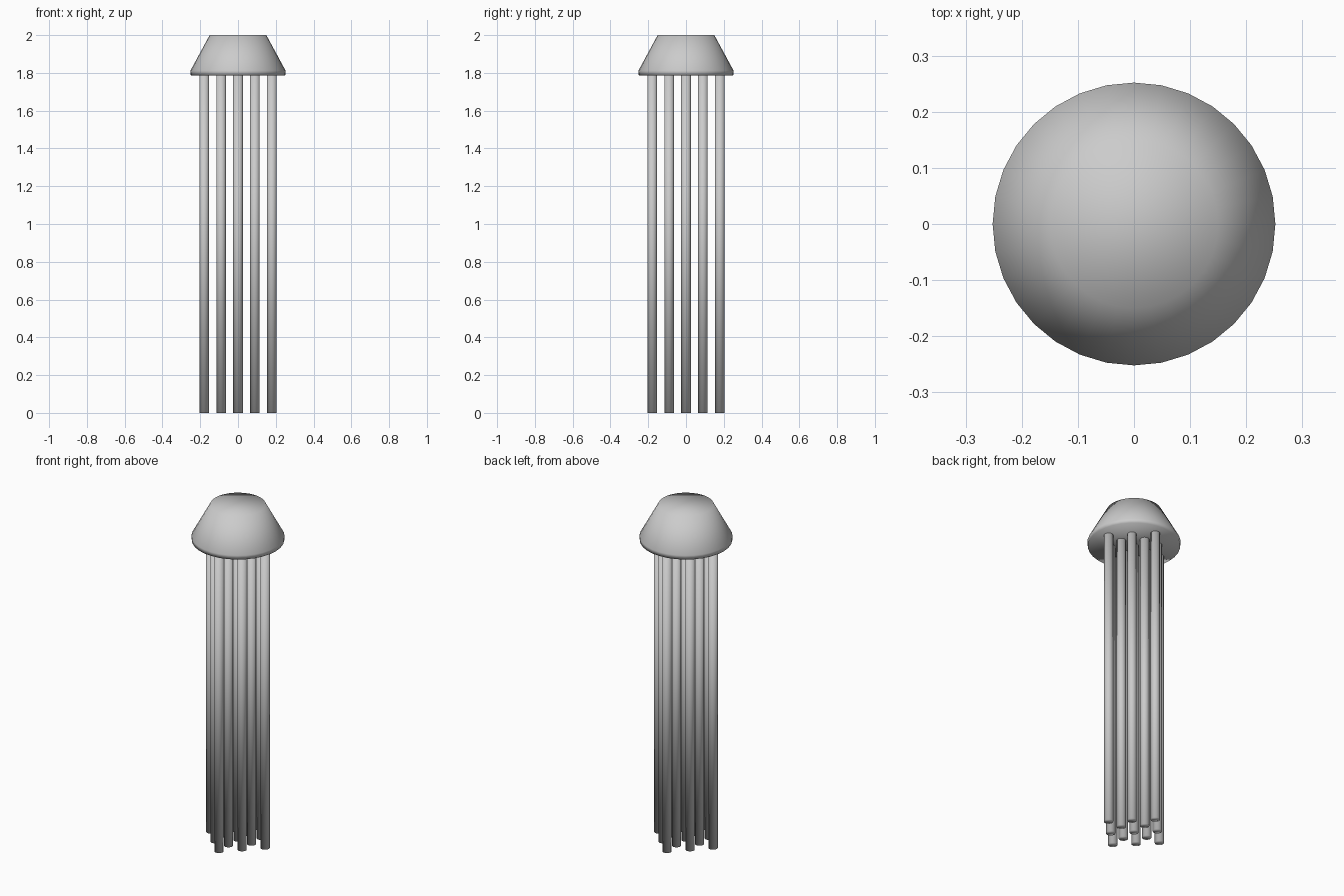
import bpy, bmesh, math

if "Cube" in bpy.data.objects:
    bpy.data.objects.remove(bpy.data.objects["Cube"])

SPACING = 0.0895   # distance between neighbouring rods
ROD_R = 0.0255
CAP_Z = 1.787      # underside of the cap

grey = bpy.data.materials.new("light_grey")
grey.diffuse_color = (0.6, 0.6, 0.6, 1.0)
grey.use_nodes = True
grey.node_tree.nodes["Principled BSDF"].inputs["Base Color"].default_value = grey.diffuse_color


def lathe(name, profile, sides, loc=(0, 0, 0)):
    """Closed, smooth-shaded solid turned from (radius, z) points, bottom to top."""
    bm = bmesh.new()
    rings = []
    for r, z in profile:
        rings.append([bm.verts.new((r * math.cos(2 * math.pi * i / sides),
                                    r * math.sin(2 * math.pi * i / sides), z))
                      for i in range(sides)])
    for low, high in zip(rings, rings[1:]):
        for i in range(sides):
            j = (i + 1) % sides
            bm.faces.new((low[i], low[j], high[j], high[i]))
    bm.faces.new(rings[0][::-1])
    bm.faces.new(rings[-1])
    for f in bm.faces:
        f.smooth = True
    mesh = bpy.data.meshes.new(name)
    bm.to_mesh(mesh)
    bm.free()
    mesh.materials.append(grey)
    obj = bpy.data.objects.new(name, mesh)
    obj.location = loc
    bpy.context.collection.objects.link(obj)
    return obj


# Tapered cap with a short upright rim
lathe("cap", [(0.25, CAP_Z), (0.252, 1.812), (0.15, 2.0)], 32)

# Thirteen hanging rods on a diamond-shaped grid
for ix in range(-2, 3):
    for iy in range(-2, 3):
        if abs(ix) + abs(iy) <= 2:
            lathe(f"rod_{ix + 2}_{iy + 2}", [(ROD_R, 0), (ROD_R, CAP_Z + 0.003)], 16,
                  (ix * SPACING, iy * SPACING, 0))
